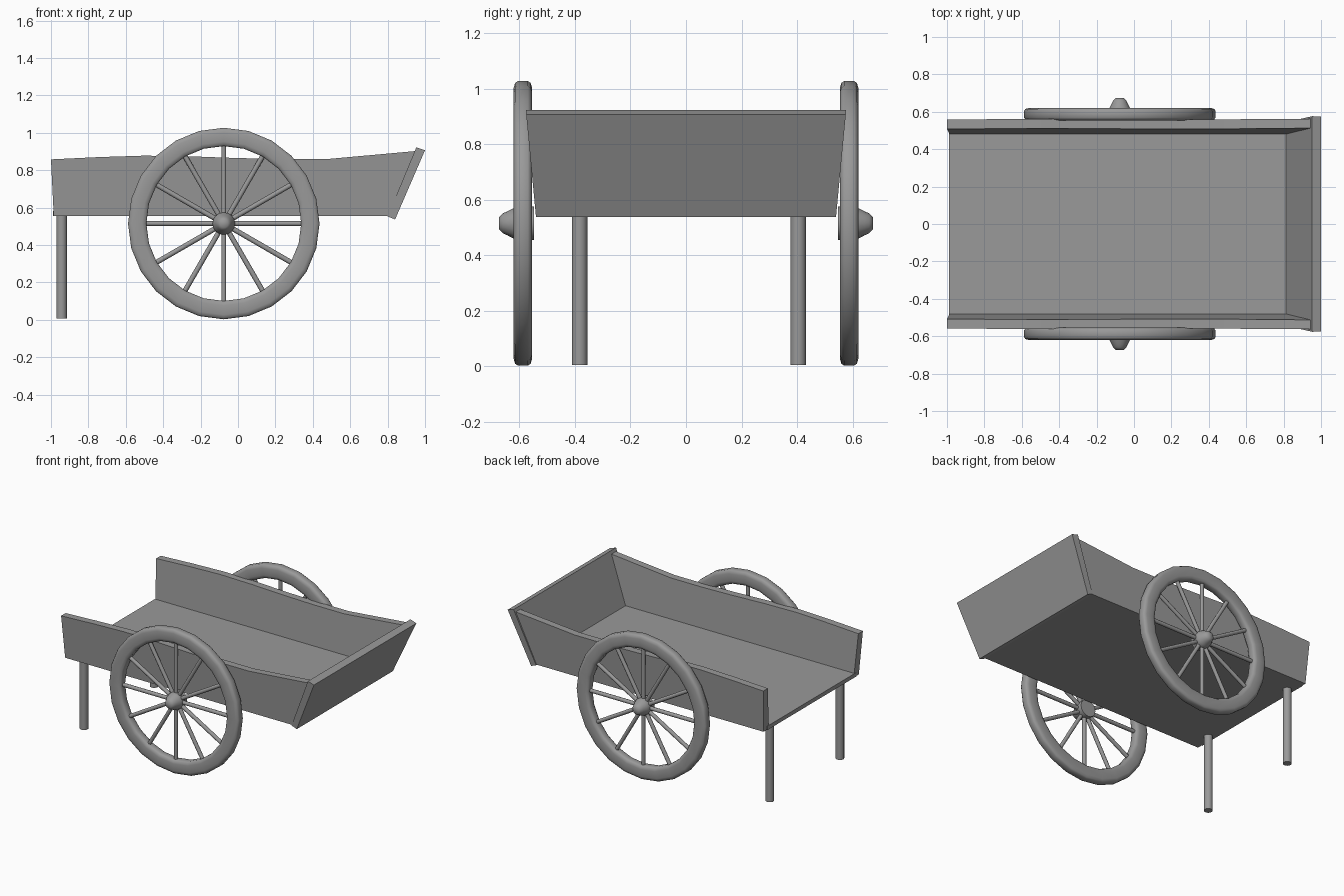
import bpy, bmesh, math
from mathutils import Matrix, Vector

if "Cube" in bpy.data.objects:
    bpy.data.objects.remove(bpy.data.objects["Cube"])

WHEEL_X, WHEEL_Z = -0.076, 0.515

# dark grey finish shared by every part
GREY = bpy.data.materials.new("dark_grey")
GREY.diffuse_color = (0.32, 0.32, 0.32, 1)
GREY.use_nodes = True
GREY.node_tree.nodes["Principled BSDF"].inputs["Base Color"].default_value = GREY.diffuse_color


def finish(name, bm, smooth=False):
    bmesh.ops.recalc_face_normals(bm, faces=bm.faces)
    me = bpy.data.meshes.new(name)
    bm.to_mesh(me)
    bm.free()
    me.materials.append(GREY)
    ob = bpy.data.objects.new(name, me)
    bpy.context.collection.objects.link(ob)
    if smooth:
        bpy.ops.object.select_all(action='DESELECT')
        bpy.context.view_layer.objects.active = ob
        ob.select_set(True)
        bpy.ops.object.shade_smooth_by_angle(angle=math.radians(60))
    return ob


def slab(name, profile, y_a, y_b):
    """Closed x-z profile swept between two y positions that depend on z."""
    bm = bmesh.new()
    a = [bm.verts.new((x, y_a(z), z)) for x, z in profile]
    b = [bm.verts.new((x, y_b(z), z)) for x, z in profile]
    bm.faces.new(a)
    bm.faces.new(b[::-1])
    n = len(profile)
    for i in range(n):
        j = (i + 1) % n
        bm.faces.new((a[i], b[i], b[j], a[j]))
    return finish(name, bm)


def lathe(name, profile, steps, y, side, closed):
    """(radius, outward offset) profile turned about the wheel axle."""
    bm = bmesh.new()
    rings = []
    for k in range(steps):
        t = 2 * math.pi * k / steps
        rings.append([bm.verts.new((WHEEL_X + r * math.sin(t), side * (y + o),
                                    WHEEL_Z + r * math.cos(t))) for r, o in profile])
    n = len(profile)
    for k in range(steps):
        p, q = rings[k], rings[(k + 1) % steps]
        for i in range(n if closed else n - 1):
            j = (i + 1) % n
            bm.faces.new((p[i], p[j], q[j], q[i]))
    if not closed:
        bm.faces.new([r[0] for r in rings])
        bm.faces.new([r[-1] for r in rings])
    return finish(name, bm, True)


def rod(bm, p, q, radius, sides):
    p, q = Vector(p), Vector(q)
    d = q - p
    m = Matrix.Translation((p + q) / 2) @ d.to_track_quat('Z', 'Y').to_matrix().to_4x4()
    bmesh.ops.create_cone(bm, cap_ends=True, segments=sides, radius1=radius,
                          radius2=radius, depth=d.length, matrix=m)


# floor boards
slab("floor", [(-0.99, 0.555), (0.805, 0.555), (0.82, 0.583), (-0.99, 0.583)],
     lambda z: -0.5, lambda z: 0.5)

# flared side panels with a gently curved top edge
side_profile = [(-0.985, 0.555), (0.805, 0.555), (0.955, 0.903), (0.48, 0.86),
                (0.24, 0.86), (0.0, 0.865), (-0.25, 0.874), (-0.5, 0.878), (-0.75, 0.87),
                (-1.0, 0.858)]
for tag, s in (("front", -1), ("back", 1)):
    slab(tag + "_side_panel", side_profile,
         lambda z, s=s: s * (0.535 + 0.08 * (z - 0.555)),
         lambda z, s=s: s * (0.478 + 0.1 * (z - 0.555)))

# sloping end board
slab("end_board", [(0.80, 0.553), (0.84, 0.537), (1.0, 0.907), (0.953, 0.922)],
     lambda z: -0.540 - 0.095 * (z - 0.54), lambda z: 0.540 + 0.095 * (z - 0.54))

# support legs
for tag, y in (("front", -0.383), ("back", 0.404)):
    bm = bmesh.new()
    rod(bm, (-0.943, y, 0.006), (-0.943, y, 0.57), 0.028, 16)
    finish(tag + "_leg", bm, True)

# wheels: rim, hub and spokes
half_rim = [(0.512, 0.018), (0.505, 0.028), (0.488, 0.033),
            (0.438, 0.033), (0.421, 0.028), (0.414, 0.018)]
rim = half_rim + [(r, -o) for r, o in reversed(half_rim)]
hub = [(0.06, -0.04), (0.06, 0.015), (0.055, 0.033), (0.043, 0.056), (0.036, 0.072), (0.022, 0.086)]
for tag, s in (("front", -1), ("back", 1)):
    lathe(tag + "_wheel_rim", rim, 24, 0.587, s, True)
    lathe(tag + "_wheel_hub", hub, 16, 0.587, s, False)
    bm = bmesh.new()
    for k in range(12):
        t = math.radians(30 * k)
        c, d = math.cos(t), math.sin(t)
        rod(bm, (WHEEL_X + 0.03 * c, s * 0.587, WHEEL_Z + 0.03 * d),
            (WHEEL_X + 0.43 * c, s * 0.587, WHEEL_Z + 0.43 * d), 0.0135, 10)
    finish(tag + "_wheel_spokes", bm, True)
